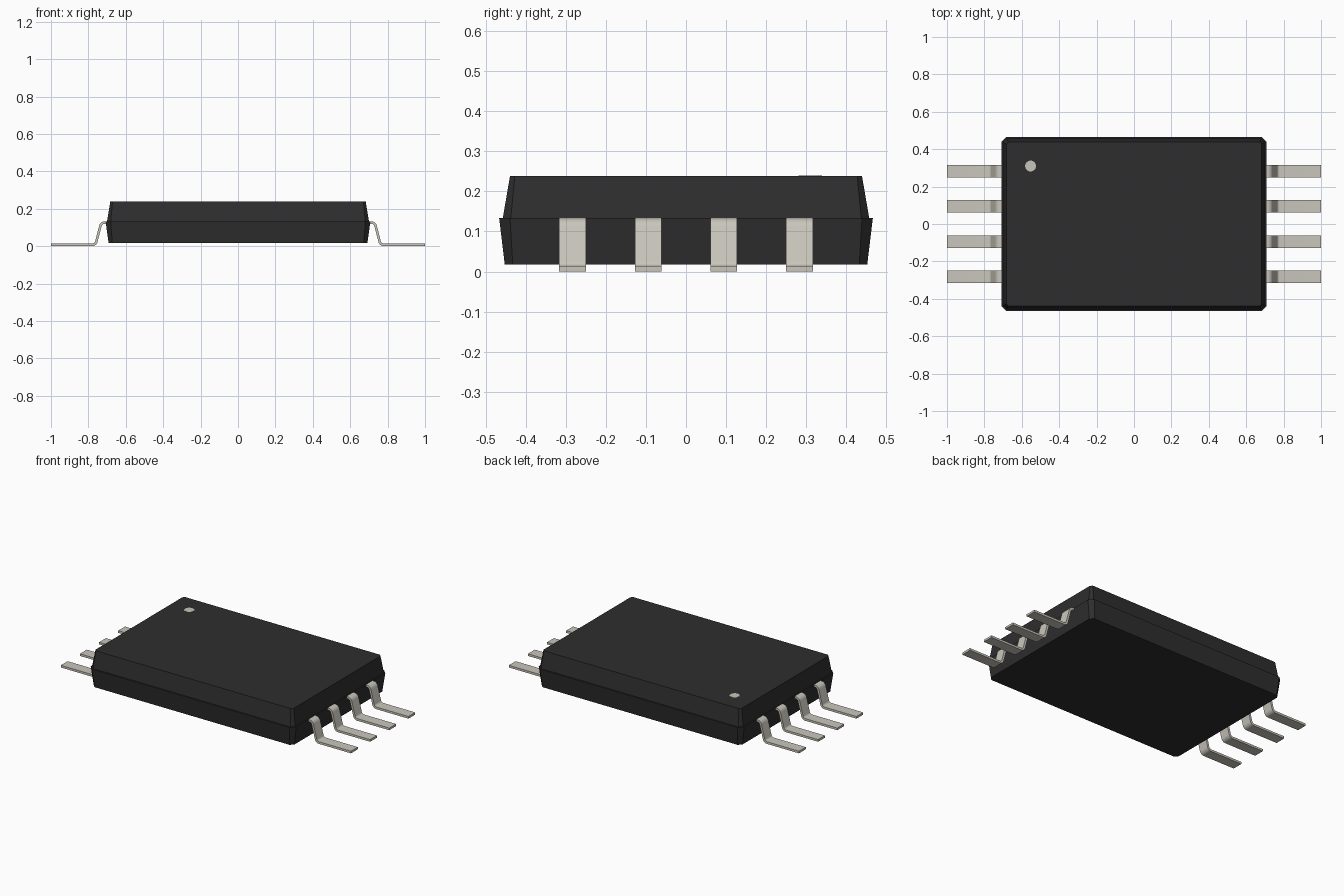
import bpy, bmesh, math
from mathutils import Vector

cube = bpy.data.objects.get("Cube")
if cube:
    bpy.data.objects.remove(cube, do_unlink=True)


def material(name, rgb):
    m = bpy.data.materials.new(name)
    m.use_nodes = True
    m.diffuse_color = (*rgb, 1)
    bsdf = next(n for n in m.node_tree.nodes if n.type == 'BSDF_PRINCIPLED')
    bsdf.inputs["Base Color"].default_value = (*rgb, 1)
    return m


black = material("black plastic", (0.027, 0.027, 0.027))
metal = material("tinned metal", (0.58, 0.565, 0.50))
pale = material("pale marking", (0.58, 0.56, 0.49))


def loft(name, rings, mat):
    """Closed solid through equal-length rings of points."""
    bm = bmesh.new()
    loops = [[bm.verts.new(p) for p in ring] for ring in rings]
    n = len(loops[0])
    for a, b in zip(loops, loops[1:]):
        for i in range(n):
            j = (i + 1) % n
            bm.faces.new((a[i], a[j], b[j], b[i]))
    bm.faces.new(loops[0][::-1])
    bm.faces.new(loops[-1])
    bmesh.ops.recalc_face_normals(bm, faces=bm.faces)
    me = bpy.data.meshes.new(name)
    bm.to_mesh(me)
    bm.free()
    me.materials.append(mat)
    ob = bpy.data.objects.new(name, me)
    bpy.context.collection.objects.link(ob)
    return ob


def chamfered(x, y, c, z):
    """Rectangle of half-size x, y with cut corners."""
    return [(x, -y + c, z), (x, y - c, z), (x - c, y, z), (-x + c, y, z),
            (-x, y - c, z), (-x, -y + c, z), (-x + c, -y, z), (x - c, -y, z)]


# Two-part moulded body, the lower half slightly wider at the seam
SEAM = 0.133
loft("body_lower", [chamfered(0.692, 0.452, 0.020, 0.017),
                    chamfered(0.708, 0.466, 0.027, SEAM)], black)
loft("body_upper", [chamfered(0.700, 0.457, 0.020, SEAM),
                    chamfered(0.683, 0.439, 0.012, 0.238)], black)

# Round pin-one marker on the top face
dot = [(-0.553 + 0.029 * math.cos(a), 0.31 + 0.029 * math.sin(a))
       for a in (math.tau * i / 24 for i in range(24))]
loft("pin_one_dot", [[(x, y, z) for x, y in dot] for z in (0.236, 0.2395)], pale)


def rounded(points, radius, steps=6):
    """Replace inner corners of a path with arcs."""
    out = [points[0]]
    for p, q, r in zip(points, points[1:], points[2:]):
        u, v = (p - q).normalized(), (r - q).normalized()
        half = u.angle(v) / 2
        centre = q + (u + v).normalized() * radius / math.sin(half)
        a = q + u * radius / math.tan(half) - centre
        b = q + v * radius / math.tan(half) - centre
        for i in range(steps + 1):
            d = a.lerp(b, i / steps).normalized()
            out.append(centre + d * radius)
    return out + [points[-1]]


# Gull-wing leads: a bent strip swept along x and z
T, W = 0.0135, 0.067
path = rounded([Vector(p) for p in ((0.66, SEAM - T / 2), (0.731, SEAM - T / 2),
                                    (0.762, T / 2), (1.0, T / 2))], 0.022)


def lead(name, side, y):
    rings = []
    for i, p in enumerate(path):
        t = (path[min(i + 1, len(path) - 1)] - path[max(i - 1, 0)]).normalized()
        n = Vector((-t.y, t.x)) * T / 2
        rings.append([(side * q.x, y + dy, q.y) for q, dy in
                      ((p + n, -W / 2), (p + n, W / 2),
                       (p - n, W / 2), (p - n, -W / 2))])
    return loft(name, rings, metal)


bpy.ops.object.select_all(action='DESELECT')
for side, label in ((1, "left"), (-1, "right")):
    for i in range(4):
        ob = lead(f"{label}_lead_{i + 1}", side, (i - 1.5) * 0.1885)
        ob.select_set(True)
        bpy.context.view_layer.objects.active = ob
bpy.ops.object.shade_smooth_by_angle(angle=math.radians(35))
